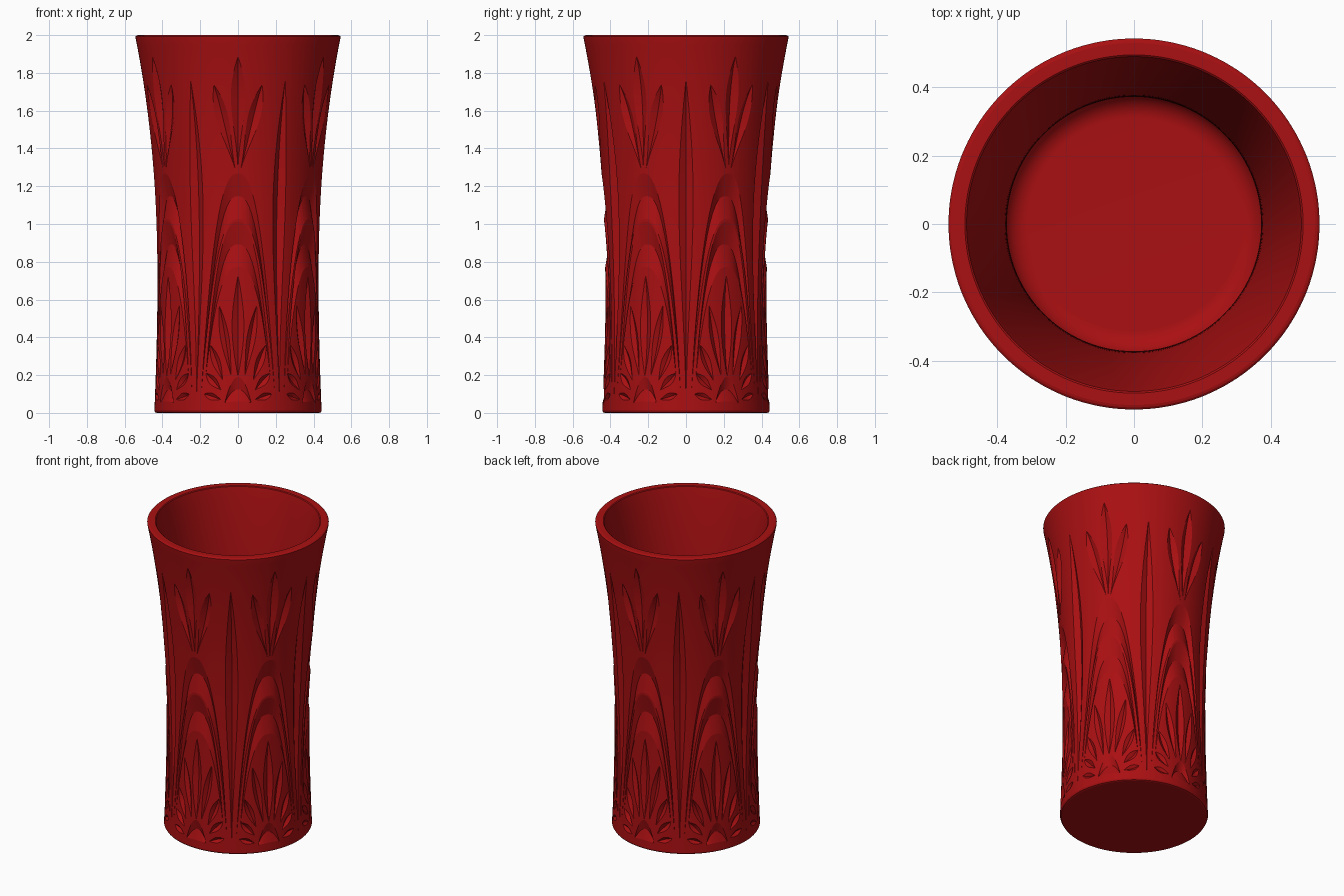
import bpy, bmesh, math
from mathutils import Vector

if "Cube" in bpy.data.objects:
    bpy.data.objects.remove(bpy.data.objects["Cube"])

SECTORS = 6
WALL = 0.055
FLOOR = 0.12

red = bpy.data.materials.new("deep red glass")
red.use_nodes = True
red.diffuse_color = (0.40, 0.005, 0.006, 1)
red.node_tree.nodes["Principled BSDF"].inputs["Base Color"].default_value = red.diffuse_color


def radius(z):
    """Outer radius of the flared body."""
    return 0.443 - 0.0411 * z + 0.0159 * z ** 2 + 0.0151 * z ** 3


def on_body(a, z, lift, turn):
    """Point at arc distance a and height z, lifted off the wall."""
    r = radius(z)
    angle = turn + a / r - math.pi / 2
    return Vector(((r + lift) * math.cos(angle), (r + lift) * math.sin(angle), z))


def make_object(name, bm):
    bmesh.ops.recalc_face_normals(bm, faces=bm.faces)
    mesh = bpy.data.meshes.new(name)
    bm.to_mesh(mesh)
    bm.free()
    mesh.materials.append(red)
    obj = bpy.data.objects.new(name, mesh)
    bpy.context.collection.objects.link(obj)
    return obj


def wedge(bm, sections, turn):
    """Closed V-shaped cutter through (left, right, depth) sections, pointed at both ends."""
    rings = []
    for left, right, depth in sections[1:-1]:
        mid, half = (left + right) / 2, (right - left) / 2
        flat = [(mid - half * 1.5, depth / 2), (mid, -depth), (mid + half * 1.5, depth / 2)]
        rings.append([bm.verts.new(on_body(p.x, p.y, d, turn)) for p, d in flat])
    for r0, r1 in zip(rings, rings[1:]):
        for i in range(3):
            j = (i + 1) % 3
            bm.faces.new((r0[i], r0[j], r1[j], r1[i]))
    for ring, end in ((rings[0], sections[0]), (rings[-1], sections[-1])):
        tip = bm.verts.new(on_body(end[0].x, end[0].y, 0.001, turn))
        for i in range(3):
            bm.faces.new((ring[i], ring[(i + 1) % 3], tip))


def leaf(start, end, half, depth, skew=1.4, steps=20):
    """Leaf cut, widest towards its end when skew is above 1."""
    a, b = Vector(start), Vector(end)
    side = (b - a).orthogonal().normalized()
    out = []
    for i in range(steps + 1):
        t = i / steps
        s = math.sin(math.pi * t ** skew)
        c = a.lerp(b, t)
        out.append((c - side * half * s, c + side * half * s, depth * max(s, 0) ** 0.8))
    return out


def arch(spread, outer_top, inner_top, foot, depth, power=2.5, steps=40):
    """Crescent cut between two arches that meet at their feet."""
    out = []
    for i in range(steps + 1):
        t = math.sin((i / steps - 0.5) * math.pi)
        k = 1 - abs(t) ** power
        out.append((Vector((spread * t, foot + (outer_top - foot) * k)),
                    Vector((spread * t, foot + (inner_top - foot) * k)),
                    depth * math.sqrt(k)))
    return out


def both(start, end, half, depth, skew=1.2):
    """A leaf and its mirror image."""
    return [leaf((s * start[0], start[1]), (s * end[0], end[1]), half, depth, skew)
            for s in (-1, 1)]


# Body: outer wall, rim, inner wall, rounded floor corner
outer = [(0, 0), (0.43, 0), (0.438, 0.003), (radius(0.012), 0.012)]
outer += [(radius(z), z) for z in (0.012 + 1.973 * i / 50 for i in range(1, 51))]
rim = [(0.543, 1.993), (0.537, 1.998), (0.53, 2.0), (0.495, 2.0), (0.49, 1.996)]
corner = 0.07
inner = [(radius(z) - WALL, z) for z in
         (1.98 - (1.98 - FLOOR - corner) * i / 40 for i in range(41))]
cx = inner[-1][0] - corner
bend = [(cx + corner * math.cos(q), FLOOR + corner * (1 - math.sin(q)))
        for q in (math.pi / 2 * i / 14 for i in range(1, 15))]
bm = bmesh.new()
verts = [bm.verts.new((r, 0, z)) for r, z in outer + rim + inner + bend + [(0, FLOOR)]]
edges = [bm.edges.new(pair) for pair in zip(verts, verts[1:])]
bmesh.ops.spin(bm, geom=verts + edges, cent=(0, 0, 0), axis=(0, 0, 1),
               angle=math.tau, steps=192, use_merge=True)
bmesh.ops.remove_doubles(bm, verts=bm.verts, dist=0.0003)
vase = make_object("vase_body", bm)

# Cut decoration, grouped so that cuts in one group never touch each other
groove = leaf((0, 0.04), (0, 1.77), 0.036, 0.024, 1.5, 40)
cuts = {
    "upright_leaf_cutter": [leaf((0, 1.28), (0, 1.89), 0.036, 0.022, 1.6),
                            leaf((0, 0.19), (0, 0.73), 0.03, 0.02, 1.0)]
    + both((0.08, 0.17), (0.15, 0.36), 0.021, 0.016)
    + both((0.09, 0.12), (0.175, 0.21), 0.021, 0.016)
    + both((0.09, 0.07), (0.185, 0.10), 0.018, 0.014),
    "slanted_leaf_cutter": both((0.012, 1.28), (0.13, 1.74), 0.032, 0.02, 1.6)
    + both((0.035, 0.19), (0.1, 0.57), 0.022, 0.018),
    "outer_arch_cutter": [arch(0.2, 1.27, 1.025, 0.12, 0.024),
                          arch(0.07, 0.19, 0.06, 0.055, 0.018, 2)],
    "inner_arch_cutter": [arch(0.175, 1.015, 0.77, 0.2, 0.022)],
    "long_groove_cutter": [groove],
}
for name, shapes in cuts.items():
    bm = bmesh.new()
    for n in range(SECTORS):
        turn = math.tau * (n + (0.5 if name == "long_groove_cutter" else 0)) / SECTORS
        for shape in shapes:
            wedge(bm, shape, turn)
    cutter = make_object(name, bm)
    cutter.hide_render = True
    bpy.context.view_layer.objects.active = vase
    mod = vase.modifiers.new(name, "BOOLEAN")
    mod.operation = "DIFFERENCE"
    mod.solver = "EXACT"
    mod.object = cutter
    bpy.ops.object.modifier_apply(modifier=mod.name)
    bpy.data.objects.remove(cutter)

# Smooth walls with crisp cut edges
bpy.ops.object.select_all(action="DESELECT")
vase.select_set(True)
bpy.context.view_layer.objects.active = vase
bpy.ops.object.shade_smooth_by_angle(angle=math.radians(9))
